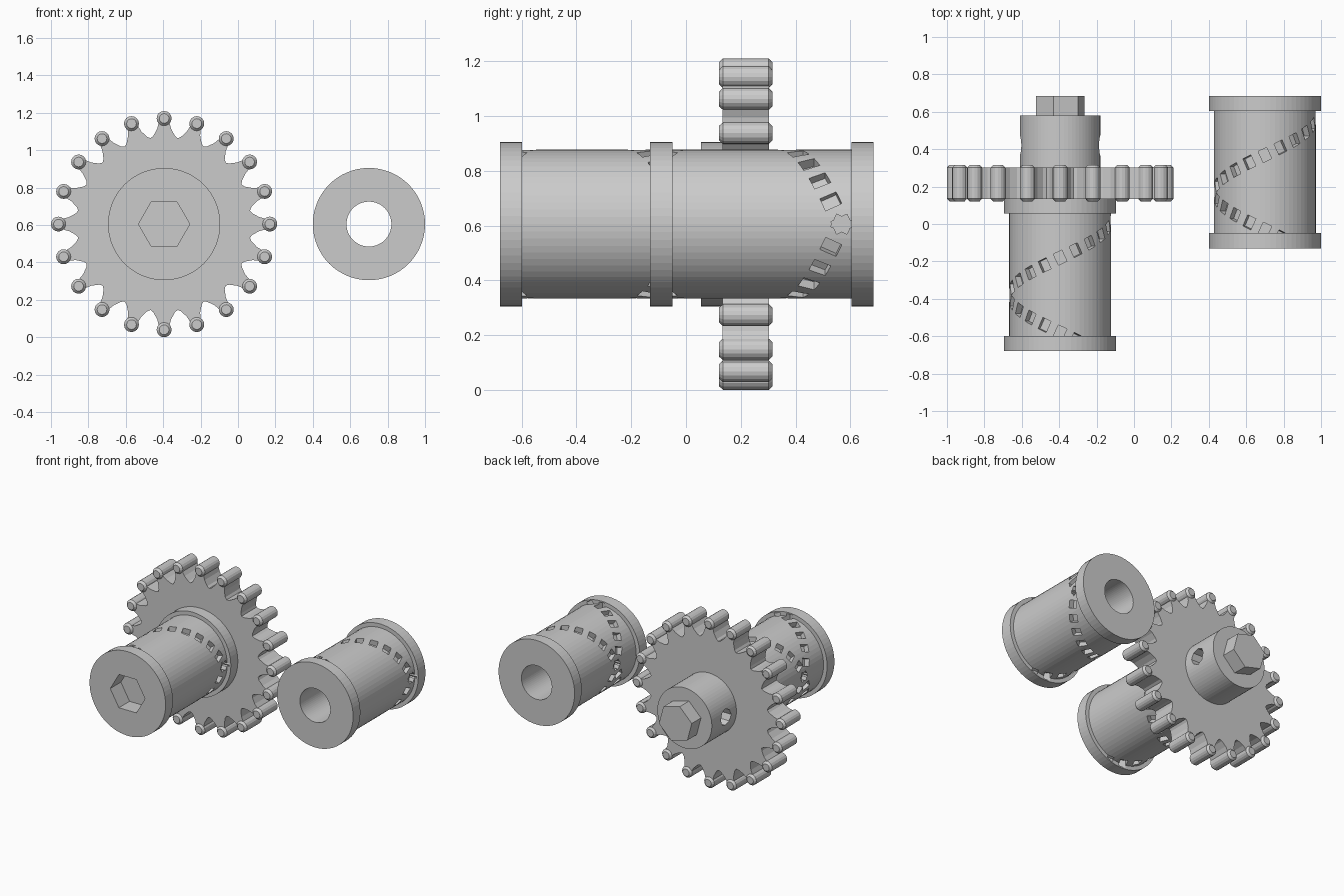
import bpy, bmesh, math
from mathutils import Vector, Matrix

if "Cube" in bpy.data.objects:
    bpy.data.objects.remove(bpy.data.objects["Cube"])

CZ = 0.605            # height of both axles
LX, RX = -0.395, 0.70  # axle positions in x


def make(name, bm):
    bmesh.ops.recalc_face_normals(bm, faces=bm.faces[:])
    me = bpy.data.meshes.new(name)
    bm.to_mesh(me)
    bm.free()
    ob = bpy.data.objects.new(name, me)
    bpy.context.collection.objects.link(ob)
    return ob


def add_turned(bm, profile, sides, cx, cz=CZ, phase=0.0, tube=False):
    """Rings of (radius, y) around an axle along y."""
    rings = []
    for r, y in profile:
        rings.append([bm.verts.new((cx + r * math.cos(phase + math.tau * i / sides), y,
                                    cz + r * math.sin(phase + math.tau * i / sides)))
                      for i in range(sides)])
    pairs = list(zip(rings, rings[1:]))
    if tube:
        pairs.append((rings[-1], rings[0]))
    else:
        bm.faces.new(rings[0])
        bm.faces.new(rings[-1])
    for a, b in pairs:
        for i in range(sides):
            j = (i + 1) % sides
            bm.faces.new((a[i], a[j], b[j], b[i]))


def turned(name, profile, sides, cx, **kw):
    bm = bmesh.new()
    add_turned(bm, profile, sides, cx, **kw)
    return make(name, bm)


def cut(ob, cutter):
    mod = ob.modifiers.new("cut", 'BOOLEAN')
    mod.operation = 'DIFFERENCE'
    mod.solver = 'EXACT'
    mod.object = cutter
    bpy.context.view_layer.objects.active = ob
    bpy.ops.object.modifier_apply(modifier="cut")
    bpy.data.objects.remove(cutter, do_unlink=True)


def helix_slots(cx, y_top, direction):
    """One helical row of rectangular pockets."""
    bm = bmesh.new()
    tilt = math.radians(25)
    axis = Vector((0, 1, 0))
    for k in range(17):
        th = math.radians(18 * k)
        phi = direction * th
        rad = Vector((math.cos(phi), 0, math.sin(phi)))
        tan = Vector((-math.sin(phi), 0, math.cos(phi))) * direction
        path = tan * math.cos(tilt) - axis * math.sin(tilt)
        side = rad.cross(path)
        pos = Vector((cx, y_top - 0.40 * th / math.pi, CZ)) + rad * 0.262
        m = Matrix((path * 0.05, side * 0.065, rad * 0.056)).transposed().to_4x4()
        bmesh.ops.create_cube(bm, size=1, matrix=Matrix.Translation(pos) @ m)
    return make("slot_cutter", bm)


def spool_profile(y0):
    return [(0.30, y0), (0.30, y0 + 0.082), (0.272, y0 + 0.082),
            (0.272, y0 + 0.735), (0.30, y0 + 0.735), (0.30, y0 + 0.815)]


# Spools: one with a hex socket, one with a through bore
y_l, y_r = -0.68, -0.131
driven = turned("socket_spool", spool_profile(y_l), 64, LX)
free = turned("bored_spool",
              spool_profile(y_r) + [(0.12, y_r + 0.815), (0.12, y_r)], 64, RX, tube=True)
for ob, cx, y0 in ((driven, LX, y_l), (free, RX, y_r)):
    for d in (1, -1):
        cut(ob, helix_slots(cx, y0 + 0.70, d))
cut(driven, turned("socket_cutter", [(0.137, y_l - 0.1), (0.137, y_l + 0.12)], 6, LX))

# Gear plate with necked teeth
TEETH = 20
bm = bmesh.new()
outline = []
for t in range(TEETH):
    for deg, r in ((-9, .465), (-7, .475), (-4.2, .51), (-2.5, .56),
                   (2.5, .56), (4.2, .51), (7, .475)):
        a = math.tau * t / TEETH + math.radians(deg)
        outline.append((LX + r * math.cos(a), CZ + r * math.sin(a)))
rings = [[bm.verts.new((x, y, z)) for x, z in outline] for y in (0.134, 0.303)]
for ring in rings:
    bm.faces.new(ring)
for i in range(len(outline)):
    j = (i + 1) % len(outline)
    bm.faces.new((rings[0][i], rings[0][j], rings[1][j], rings[1][i]))
make("gear_plate", bm)

# Chamfered round tips on the teeth
bm = bmesh.new()
for t in range(TEETH):
    a = math.tau * t / TEETH
    add_turned(bm, [(0.026, 0.120), (0.040, 0.135), (0.040, 0.302), (0.026, 0.316)], 16,
               LX + 0.565 * math.cos(a), cz=CZ + 0.565 * math.sin(a))
make("gear_tooth_tips", bm)

# Hub with a cross hole
hub = turned("hub", [(0.215, 0.295), (0.215, 0.58)], 64, LX)
bm = bmesh.new()
bmesh.ops.create_cone(bm, cap_ends=True, segments=8, radius1=0.058, radius2=0.058, depth=0.6,
                      matrix=Matrix.Translation((LX, 0.42, CZ)) @ Matrix.Rotation(math.pi / 2, 4, 'Y'))
cut(hub, make("cross_hole_cutter", bm))

# Hex shaft end
turned("hex_shaft", [(0.134, 0.57), (0.134, 0.684)], 6, LX, phase=math.radians(45))
